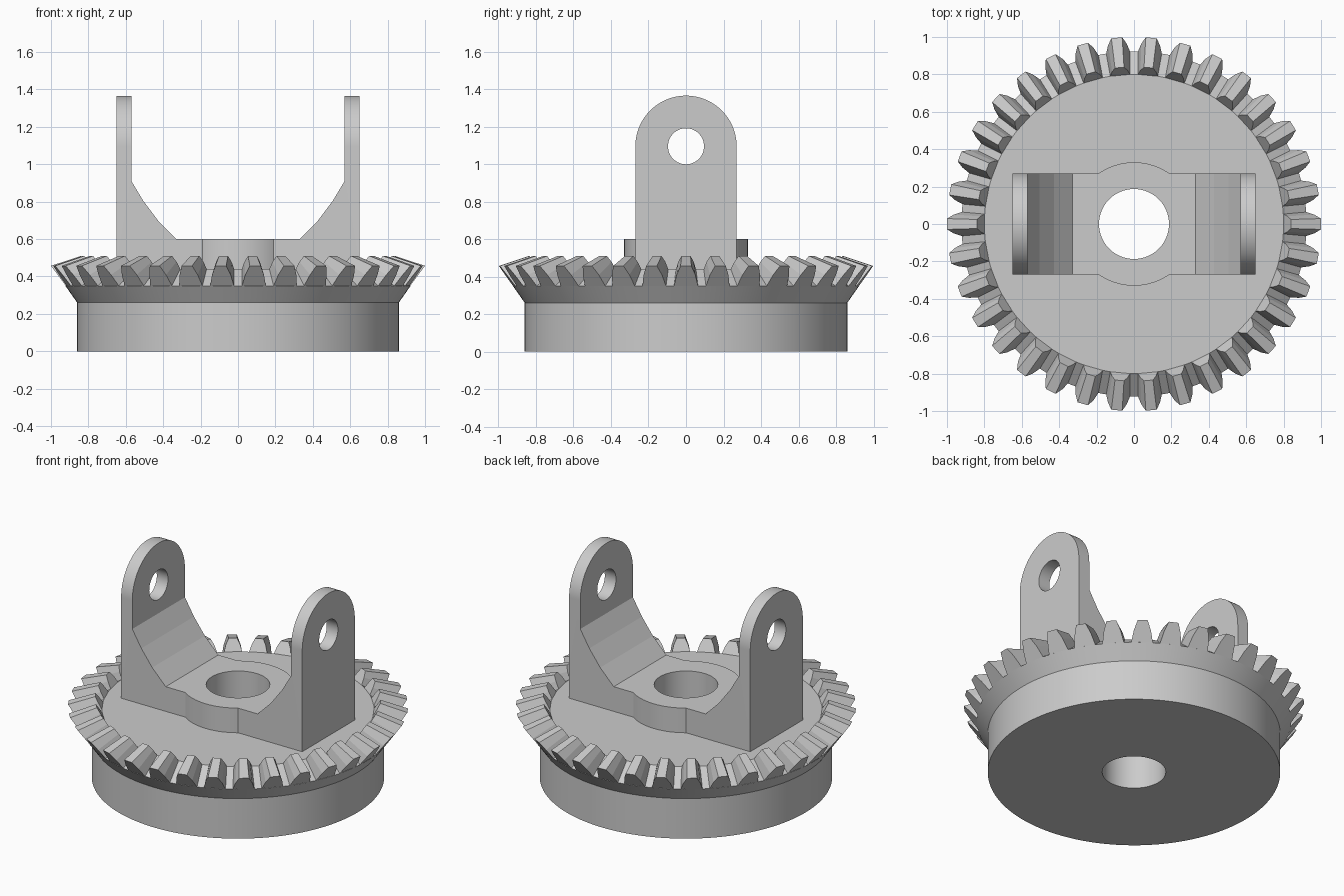
import bpy, bmesh
from math import sin, cos, pi, radians
from mathutils import Matrix, Vector

if "Cube" in bpy.data.objects:
    bpy.data.objects.remove(bpy.data.objects["Cube"], do_unlink=True)

TEETH = 34
DISK_TOP = 0.44
BORE = 0.187
ARM_Y = 0.27


def finish(name, bm):
    bmesh.ops.recalc_face_normals(bm, faces=bm.faces)
    mesh = bpy.data.meshes.new(name)
    bm.to_mesh(mesh)
    bm.free()
    ob = bpy.data.objects.new(name, mesh)
    bpy.context.collection.objects.link(ob)
    return ob


def activate(ob):
    bpy.ops.object.select_all(action='DESELECT')
    ob.select_set(True)
    bpy.context.view_layer.objects.active = ob


def smooth(ob):
    activate(ob)
    bpy.ops.object.shade_smooth_by_angle(angle=radians(5))


def prism(name, points, offset):
    """Extrude a closed 3D outline along offset."""
    bm = bmesh.new()
    face = bm.faces.new([bm.verts.new(p) for p in points])
    ext = bmesh.ops.extrude_face_region(bm, geom=[face], use_keep_orig=True)
    moved = [v for v in ext["geom"] if isinstance(v, bmesh.types.BMVert)]
    bmesh.ops.translate(bm, verts=moved, vec=offset)
    return finish(name, bm)


def cylinder(name, radius, depth, matrix):
    bm = bmesh.new()
    bmesh.ops.create_cone(bm, cap_ends=True, segments=96, radius1=radius,
                          radius2=radius, depth=depth, matrix=matrix)
    return finish(name, bm)


def boolean(ob, tool, operation):
    """Apply a boolean and discard its helper."""
    tool.hide_render = True
    mod = ob.modifiers.new(operation.title(), 'BOOLEAN')
    mod.operation, mod.object, mod.solver = operation, tool, 'EXACT'
    activate(ob)
    bpy.ops.object.modifier_apply(modifier=mod.name)
    bpy.data.objects.remove(tool, do_unlink=True)


# Gear body: revolved ring with a conical rim
root_out, root_in = Vector((0.923, 0.35)), Vector((0.8, DISK_TOP))
profile = [(BORE, 0), (0.86, 0), (0.86, 0.26), root_out, root_in, (BORE, DISK_TOP)]
steps = TEETH * 4
bm = bmesh.new()
rings = []
for i in range(steps):
    a = 2 * pi * i / steps
    rings.append([bm.verts.new((r * cos(a), r * sin(a), z)) for r, z in profile])
for i in range(steps):
    cur, nxt = rings[i], rings[(i + 1) % steps]
    for j in range(len(profile)):
        k = (j + 1) % len(profile)
        bm.faces.new((cur[j], cur[k], nxt[k], nxt[j]))
smooth(finish("gear_body", bm))

# Bevel teeth: each lofted between an outer and an inner section
tip_out, tip_in = Vector((1.0, 0.457)), Vector((0.84, 0.51))
rows = [(0, 0.064), (0.55, 0.05), (1, 0.029)]


def section(bm, root, tip, scale, angle):
    half = []
    for t, width in rows:
        r, z = root.lerp(tip, t)
        half.append((r, z, width * scale / r))
    outline = half + [(r, z, -w) for r, z, w in reversed(half)]
    return [bm.verts.new((r * cos(angle + w), r * sin(angle + w), z))
            for r, z, w in outline]


bm = bmesh.new()
for i in range(TEETH):
    angle = 2 * pi * i / TEETH
    outer = section(bm, root_out, tip_out, 1, angle)
    inner = section(bm, root_in, tip_in, 0.83, angle)
    bm.faces.new(outer)
    bm.faces.new(inner)
    for j in range(len(outer)):
        k = (j + 1) % len(outer)
        bm.faces.new((outer[j], outer[k], inner[k], inner[j]))
finish("gear_teeth", bm)

# Yoke: side profile with sloped webs, mirrored across the axis
side = [(0.65, DISK_TOP), (0.65, 1.5), (0.57, 1.5), (0.57, 0.91),
        (0.505, 0.802), (0.427, 0.698), (0.33, 0.6)]
outline = side + [(-x, z) for x, z in reversed(side)]
yoke = prism("yoke", [(x, -ARM_Y, z) for x, z in outline], (0, 2 * ARM_Y, 0))

# Round the tops of the two arms
eye_z = 1.095
arch = [(-0.4, 0.2), (0.4, 0.2), (0.4, eye_z), (ARM_Y, eye_z)]
arch += [(ARM_Y * cos(pi * i / 60), eye_z + ARM_Y * sin(pi * i / 60))
         for i in range(1, 61)]
arch.append((-0.4, eye_z))
boolean(yoke, prism("arm_rounding", [(-1, y, z) for y, z in arch], (2, 0, 0)), 'INTERSECT')

# Pivot holes through both arms
across = Matrix.Translation((0, 0, eye_z)) @ Matrix.Rotation(pi / 2, 4, 'Y')
boolean(yoke, cylinder("pivot_cutter", 0.096, 2, across), 'DIFFERENCE')

# Central boss and shaft bore
height = 0.6 - DISK_TOP
boss_at = Matrix.Translation((0, 0, DISK_TOP + height / 2))
boolean(yoke, cylinder("boss", 0.33, height, boss_at), 'UNION')
boolean(yoke, cylinder("bore_cutter", BORE, 2, Matrix()), 'DIFFERENCE')
smooth(yoke)
